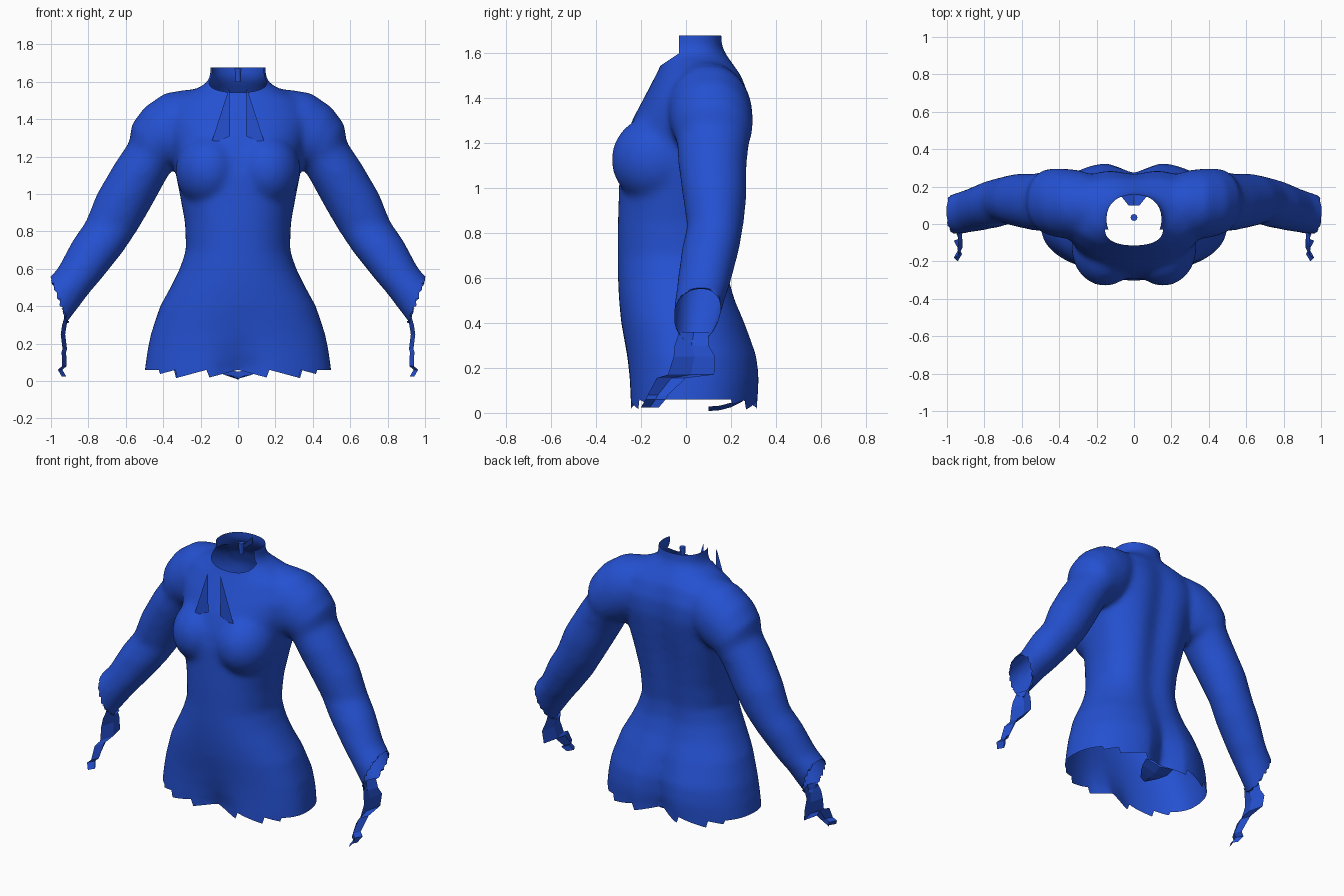
import bpy, bmesh, math
from mathutils import Matrix

cube = bpy.data.objects.get("Cube")
if cube:
    bpy.data.objects.remove(cube, do_unlink=True)

BLUE = (0.018, 0.082, 0.64, 1)
fabric = bpy.data.materials.new("blue fabric")
fabric.use_nodes = True
fabric.diffuse_color = BLUE
fabric.node_tree.nodes["Principled BSDF"].inputs["Base Color"].default_value = BLUE
SIDES = 48


def make_object(name, bm):
    mesh = bpy.data.meshes.new(name)
    bm.to_mesh(mesh)
    bm.free()
    mesh.materials.append(fabric)
    obj = bpy.data.objects.new(name, mesh)
    bpy.context.collection.objects.link(obj)
    return obj


def loft(bm, rings):
    """Closed skin over a list of equal rings of points."""
    rows = [[bm.verts.new(p) for p in ring] for ring in rings]
    for a, b in zip(rows, rows[1:]):
        for i in range(len(a)):
            j = (i + 1) % len(a)
            bm.faces.new((a[i], a[j], b[j], b[i]))
    bm.faces.new(rows[0])
    bm.faces.new(rows[-1])


def torso_ring(z, half, front, back, mid, groove_f, groove_b):
    ring = []
    for i in range(SIDES):
        a = math.tau * i / SIDES
        c, s = math.cos(a), math.sin(a)
        x = half * math.copysign(abs(c) ** 0.92, c)
        reach, groove, wide = (back, groove_b, 0.09) if s > 0 else (front, groove_f, 0.11)
        y = mid + (reach - mid) * abs(s) ** (0.82 if s > 0 else 0.92)
        y -= reach * groove * math.exp(-(x / wide) ** 2) * abs(s)
        ring.append((x, y, z))
    return ring


def arm_ring(side, outer, inner, y0, y1):
    ring = []
    for i in range(SIDES):
        a = math.tau * i / SIDES
        t = (1 + math.cos(a)) / 2
        x = inner[0] + (outer[0] - inner[0]) * t
        z = inner[1] + (outer[1] - inner[1]) * t
        ring.append((side * x, (y0 + y1) / 2 + (y1 - y0) / 2 * math.sin(a), z))
    return ring


# Torso: height, half width, front, back, widest depth, front and back grooves
TORSO = [
    (-0.06, 0.51, -0.26, 0.32, -0.01, 0.3, 0.35),
    (0.05, 0.5, -0.265, 0.335, -0.01, 0.25, 0.28),
    (0.15, 0.487, -0.265, 0.342, -0.01, 0.12, 0.22),
    (0.25, 0.467, -0.27, 0.332, -0.01, 0.04, 0.18),
    (0.4, 0.417, -0.288, 0.275, -0.02, 0, 0.12),
    (0.5, 0.362, -0.298, 0.232, -0.03, 0, 0.12),
    (0.6, 0.312, -0.303, 0.205, -0.03, 0, 0.14),
    (0.7, 0.278, -0.303, 0.203, -0.03, 0, 0.16),
    (0.85, 0.284, -0.303, 0.225, -0.02, 0, 0.16),
    (1.0, 0.312, -0.298, 0.25, 0, 0, 0.16),
    (1.1, 0.332, -0.3, 0.268, 0.02, 0.02, 0.15),
    (1.2, 0.347, -0.28, 0.285, 0.04, 0.02, 0.13),
    (1.3, 0.38, -0.24, 0.3, 0.06, 0, 0.12),
    (1.4, 0.4, -0.187, 0.295, 0.07, 0, 0.1),
    (1.5, 0.35, -0.135, 0.255, 0.08, 0, 0.06),
    (1.55, 0.25, -0.11, 0.215, 0.06, 0, 0.03),
    (1.59, 0.172, -0.105, 0.18, 0.03, 0, 0),
    (1.63, 0.148, -0.105, 0.16, 0.02, 0, 0),
    (1.75, 0.148, -0.105, 0.155, 0.02, 0, 0),
]
# Arm: outer point, inner point, front and back
ARM = [
    ((0.14, 1.57), (0.2, 1.2), -0.07, 0.24),
    ((0.28, 1.557), (0.28, 1.15), -0.09, 0.285),
    ((0.39, 1.54), (0.31, 1.13), -0.08, 0.295),
    ((0.5, 1.465), (0.33, 1.13), -0.07, 0.298),
    ((0.57, 1.37), (0.34, 1.14), -0.055, 0.295),
    ((0.58, 1.28), (0.36, 1.12), -0.04, 0.28),
    ((0.655, 1.17), (0.4, 1.05), -0.035, 0.27),
    ((0.755, 1.0), (0.465, 0.93), -0.015, 0.27),
    ((0.815, 0.85), (0.535, 0.81), 0.005, 0.255),
    ((0.885, 0.75), (0.615, 0.69), -0.02, 0.235),
    ((0.965, 0.6), (0.735, 0.54), -0.04, 0.195),
    ((1.04, 0.52), (0.795, 0.47), -0.05, 0.17),
    ((1.14, 0.4), (0.915, 0.31), -0.06, 0.13),
    ((1.2, 0.27), (1.02, 0.18), -0.06, 0.1),
]

# Body suit: solid parts merged into one smooth skin
bm = bmesh.new()
loft(bm, [torso_ring(*row) for row in TORSO])
for side in (1, -1):
    loft(bm, [arm_ring(side, *row) for row in ARM])
    place = Matrix.Translation((side * 0.155, -0.125, 1.125)) @ Matrix.Diagonal((0.18, 0.207, 0.2, 1))
    bmesh.ops.create_uvsphere(bm, u_segments=32, v_segments=20, radius=1, matrix=place)
bmesh.ops.recalc_face_normals(bm, faces=bm.faces)
suit = make_object("body_suit", bm)
remesh = suit.modifiers.new("merge", 'REMESH')
remesh.mode = 'VOXEL'
remesh.voxel_size = 0.016
relax = suit.modifiers.new("relax", 'SMOOTH')
relax.factor = 0.5
relax.iterations = 16
bpy.context.view_layer.update()
skin = bpy.data.meshes.new_from_object(suit.evaluated_get(bpy.context.evaluated_depsgraph_get()))
suit.modifiers.clear()

# Cut the openings at hips, neck and wrists
bm = bmesh.new()
bm.from_mesh(skin)


def cut(point, normal, keep=lambda p: True, clear=True):
    verts = {v for v in bm.verts if keep(v.co)}
    edges = [e for e in bm.edges if all(v in verts for v in e.verts)]
    faces = [f for f in bm.faces if all(v in verts for v in f.verts)]
    bmesh.ops.bisect_plane(bm, geom=list(verts) + edges + faces, dist=1e-5,
                           plane_co=point, plane_no=normal, clear_outer=clear)


cut((0, 0, 0.06), (0, 0, -1))
cut((0, 0, 1.677), (0, 0, 1))
for side in (1, -1):
    cut((side, 0, 0.53), (side * 0.94, 0, -0.34), lambda p: p.x * side > 0.55)
# Open collar front: a sloping lower edge and two upright edges
cut((0, -0.03, 0), (0, 1, 0), lambda p: p.z > 1.5 and abs(p.x) < 0.22, False)
cut((0, -0.1, 1.552), (0, -0.55, 0.83), lambda p: p.y < 0 and p.z > 1.5 and abs(p.x) < 0.22, False)
collar_gap = []
for f in bm.faces:
    c = f.calc_center_median()
    if c.z > 1.552 + 0.66 * (c.y + 0.1) and c.y < -0.03 and abs(c.x) < 0.17 and c.z > 1.52:
        collar_gap.append(f)
bmesh.ops.delete(bm, geom=collar_gap, context='FACES')

# Ragged hem and cuffs
for v in bm.verts:
    if not v.is_boundary:
        continue
    x = abs(v.co.x)
    if v.co.z < 0.1:
        if x < 0.42:
            v.co.z -= 0.045 * ((x * 6) % 1)
    elif x > 0.8:
        v.co.x -= math.copysign(0.02 * ((v.co.z * 25) % 1), v.co.x)
bm.to_mesh(suit.data)
bm.free()
bpy.data.meshes.remove(skin)
bpy.context.view_layer.objects.active = suit
suit.select_set(True)
bpy.ops.object.shade_smooth_by_angle(angle=math.radians(50))


def ribbon(name, rows):
    """Open sheet over equal rows of points."""
    bm = bmesh.new()
    rows = [[bm.verts.new(p) for p in row] for row in rows]
    for a, b in zip(rows, rows[1:]):
        for i in range(len(a) - 1):
            bm.faces.new((a[i], a[i + 1], b[i + 1], b[i]))
    make_object(name, bm)


# Torn patch under the seat: depth, half width, height
SEAT = [(0.25, 0.11, 0.05), (0.2, 0.1, 0.025), (0.15, 0.07, 0.012), (0.1, 0.03, 0.008)]
ribbon("seat_patch", [[(x * w, y, z + 0.02 * abs(x)) for x in (-1, 0, 1)] for y, w, z in SEAT])

# Hand flaps: height, front edge, back edge, sideways position
FLAP = [
    (0.36, -0.03, 0.1, 0.905), (0.3, -0.05, 0.1, 0.922), (0.25, -0.055, 0.13, 0.93),
    (0.17, -0.08, 0.125, 0.92), (0.155, -0.13, 0.0, 0.925), (0.08, -0.17, -0.08, 0.922),
    (0.06, -0.18, -0.09, 0.945), (0.025, -0.2, -0.12, 0.925),
]
for side, label in ((1, "left"), (-1, "right")):
    ribbon(label + "_hand_flap", [
        [(side * (x + bow), y0 + (y1 - y0) * t, z) for t, bow in ((0, 0.018), (0.5, -0.006), (1, 0.018))]
        for z, y0, y1, x in FLAP])

    # Pointed collar ties
    bm = bmesh.new()
    points = ((0.145, 1.265), (0.042, 1.31), (0.047, 1.568))
    bm.faces.new([bm.verts.new((side * x, -0.245, z)) for x, z in points])
    make_object(label + "_collar_tie", bm)

# Small tab inside the collar
bm = bmesh.new()
bmesh.ops.create_cone(bm, segments=12, cap_ends=True, radius1=0.014, radius2=0.018, depth=0.07,
                      matrix=Matrix.Translation((0, 0.035, 1.635)))
bm.faces.new([bm.verts.new((0, y, z)) for y, z in ((0.05, 1.62), (0.15, 1.62), (0.15, 1.66), (0.05, 1.65))])
make_object("collar_tab", bm)
